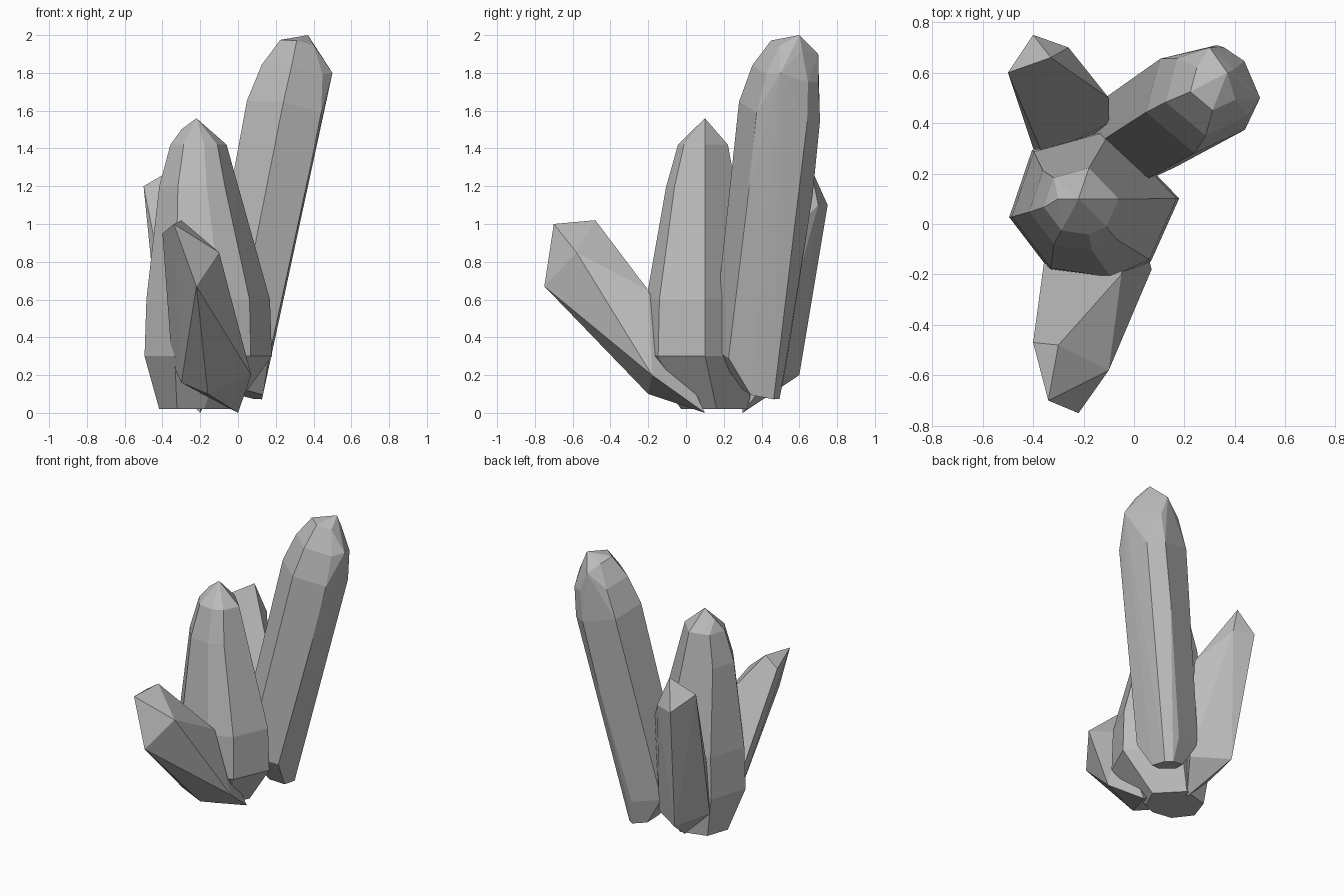
import bpy
import bmesh
from math import cos, sin, radians

# Remove the default cube only
default = bpy.data.objects.get("Cube")
if default:
    bpy.data.objects.remove(default, do_unlink=True)

# Single stone colour
stone = bpy.data.materials.new("grey_crystal")
stone.use_nodes = True
grey = (0.5, 0.5, 0.5, 1)
stone.diffuse_color = grey
for node in stone.node_tree.nodes:
    if node.type == 'BSDF_PRINCIPLED':
        node.inputs["Base Color"].default_value = grey


def section(corners, station, depth, tilt):
    """Corners of one cross-section, tilted across the leaning axis."""
    x, y, z, radius = station
    points = []
    for corner in corners:
        dx = radius * cos(radians(corner))
        dy = radius * depth * sin(radians(corner))
        points.append((x + dx, y + dy, z - tilt * (dx + dy)))
    return points


def crystal(name, points):
    """Flat-faced convex shard wrapped around its corner points."""
    bm = bmesh.new()
    for point in points:
        bm.verts.new(point)
    hull = bmesh.ops.convex_hull(bm, input=bm.verts[:])
    loose = {v for v in hull["geom_interior"] + hull["geom_unused"]
             if isinstance(v, bmesh.types.BMVert) and not v.link_faces}
    bmesh.ops.delete(bm, geom=list(loose), context='VERTS')
    # Merge near-flat triangles into broad facets
    bmesh.ops.dissolve_limit(bm, angle_limit=radians(3), verts=bm.verts[:], edges=bm.edges[:])
    bmesh.ops.recalc_face_normals(bm, faces=bm.faces[:])
    mesh = bpy.data.meshes.new(name)
    bm.to_mesh(mesh)
    bm.free()
    mesh.materials.append(stone)
    obj = bpy.data.objects.new(name, mesh)
    bpy.context.collection.objects.link(obj)
    return obj


def grown_crystal(name, corners, stations, tips, depth=1, tilt=0):
    """Shard grown through stations of (x, y, z, radius) to its tips."""
    points = list(tips)
    for station in stations:
        points += section(corners, station, depth, tilt)
    crystal(name, points)


# Tall leaning crystal
grown_crystal(
    "tall_crystal",
    corners=(-35, 40, 72, 135, 195, 265),
    stations=[
        (0.05, 0.4, 0.1, 0.1),
        (0, 0.34, 0.3, 0.2),
        (0.18, 0.46, 1.2, 0.22),
        (0.26, 0.5, 1.6, 0.22),
        (0.3, 0.53, 1.8, 0.18),
        (0.32, 0.55, 1.95, 0.1),
    ],
    tips=[(0.5, 0.5, 1.8), (0.3, 0.7, 1.9), (0.37, 0.6, 2)],
    tilt=0.2,
)

# Stout middle crystal
grown_crystal(
    "middle_crystal",
    corners=(4, 78, 136, 190, 239, 282, 312),
    stations=[
        (-0.22, 0.15, 0.02, 0.2),
        (-0.16, 0.08, 0.3, 0.34),
        (-0.16, 0.08, 0.6, 0.33),
        (-0.21, 0.08, 1.2, 0.21),
        (-0.21, 0.09, 1.42, 0.15),
    ],
    tips=[(-0.3, 0.1, 1.5), (-0.22, 0.1, 1.56)],
    depth=0.9,
)

# Low crystal leaning to the front: blunt end, then buried root
front_end = [(-0.34, -0.7, 1), (-0.3, -0.48, 1.02), (-0.4, -0.47, 0.95),
             (-0.22, -0.75, 0.67), (-0.1, -0.58, 0.85)]
front_root = [(-0.16, -0.2, 0.1), (-0.3, -0.2, 0.16), (-0.35, -0.1, 0.27),
              (0.07, -0.18, 0.2), (0, 0.1, 0), (-0.05, -0.2, 0.65)]
crystal("front_crystal", front_end + front_root)

# Short upright crystal at the back: pointed end, then root
back_end = [(-0.4, 0.75, 1.1), (-0.33, 0.66, 1.3), (-0.5, 0.6, 1.2),
            (-0.26, 0.7, 1.1), (-0.1, 0.5, 0.9), (-0.1, 0.4, 0.7)]
back_root = [(-0.36, 0.27, 0.5), (-0.4, 0.3, 0.2), (-0.33, 0.6, 0.2),
             (-0.1, 0.45, 0.2), (-0.2, 0.3, 0)]
crystal("back_crystal", back_end + back_root)
